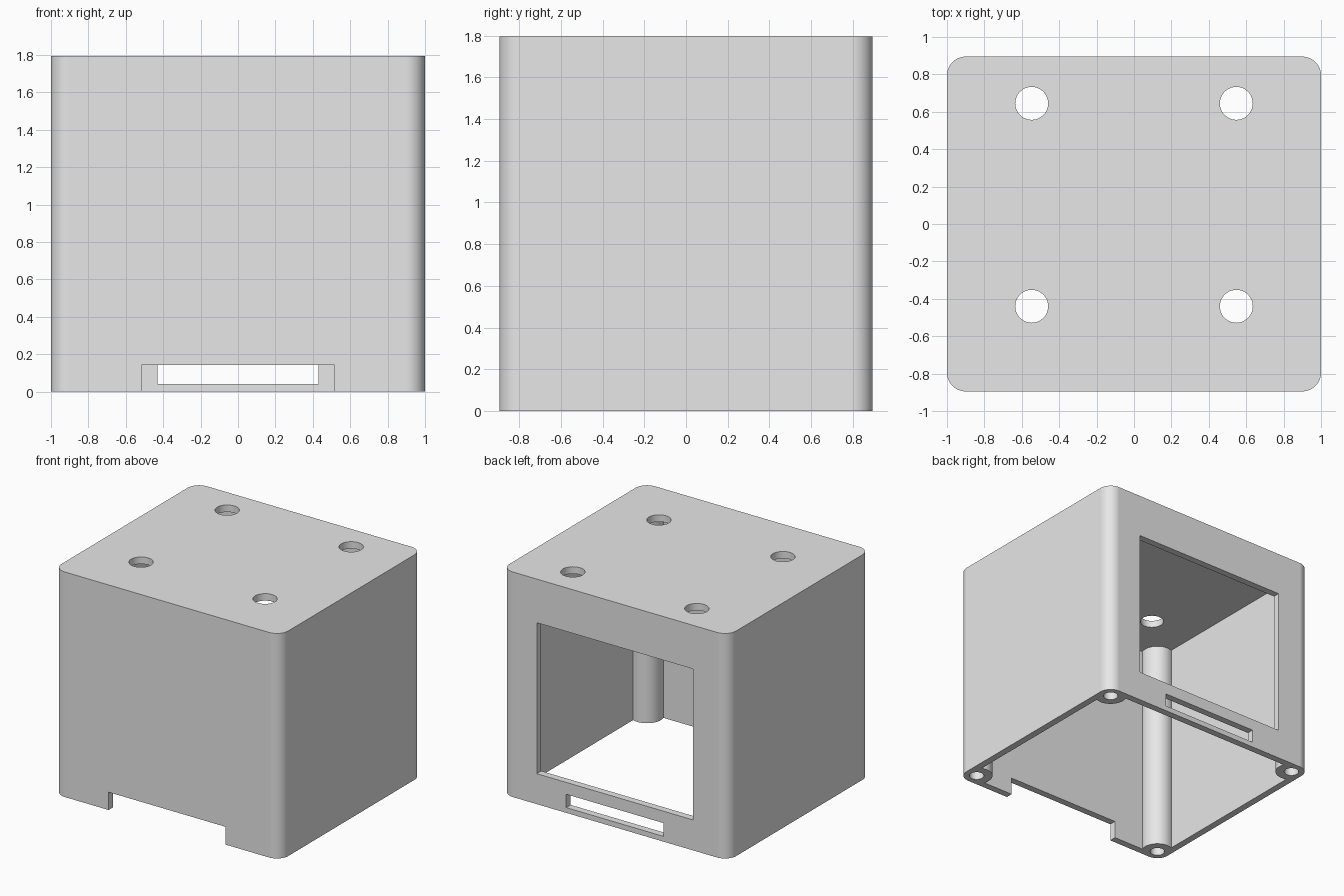
import bpy
import bmesh
from math import cos, sin, pi, radians

HALF_X, HALF_Y, HEIGHT = 1.0, 0.895, 1.795
CORNER, WALL = 0.1, 0.056
POST_X, POST_Y = HALF_X - CORNER, HALF_Y - CORNER

old = bpy.data.objects.get("Cube")
if old:
    bpy.data.objects.remove(old, do_unlink=True)


def prism(name, outline, z0, z1):
    """Extrude a closed outline from z0 to z1."""
    bm = bmesh.new()
    base = bm.faces.new([bm.verts.new((x, y, z0)) for x, y in outline])
    out = bmesh.ops.extrude_face_region(bm, geom=[base])
    verts = [v for v in out["geom"] if isinstance(v, bmesh.types.BMVert)]
    bmesh.ops.translate(bm, verts=verts, vec=(0, 0, z1 - z0))
    bmesh.ops.recalc_face_normals(bm, faces=bm.faces)
    mesh = bpy.data.meshes.new(name)
    bm.to_mesh(mesh)
    bm.free()
    obj = bpy.data.objects.new(name, mesh)
    bpy.context.scene.collection.objects.link(obj)
    return obj


def arc(cx, cy, r, start, sweep, steps):
    return [(cx + r * cos(start + sweep * i / steps),
             cy + r * sin(start + sweep * i / steps)) for i in range(steps + 1)]


def cylinder(name, x, y, r, z0, z1):
    return prism(name, arc(x, y, r, 0, 2 * pi, 48)[:-1], z0, z1)


def box(name, x0, x1, y0, y1, z0, z1):
    return prism(name, [(x0, y0), (x1, y0), (x1, y1), (x0, y1)], z0, z1)


def subtract(target, cutters):
    """Cut every cutter out of the target, then delete the cutters."""
    for cutter in cutters:
        cutter.hide_render = True
        mod = target.modifiers.new("cut", "BOOLEAN")
        mod.operation = "DIFFERENCE"
        mod.solver = "EXACT"
        mod.object = cutter
    bpy.context.view_layer.update()
    deps = bpy.context.evaluated_depsgraph_get()
    mesh = bpy.data.meshes.new_from_object(target.evaluated_get(deps))
    target.modifiers.clear()
    target.data = mesh
    for cutter in cutters:
        bpy.data.objects.remove(cutter, do_unlink=True)


# Outer body with rounded upright corners
outline = []
for k, (sx, sy) in enumerate([(1, 1), (-1, 1), (-1, -1), (1, -1)]):
    outline += arc(sx * POST_X, sy * POST_Y, CORNER, k * pi / 2, pi / 2, 12)
case = prism("case_shell", outline, 0, HEIGHT)

# Hollow inside, open at the bottom, leaving four corner posts
posts = [(sx * POST_X, sy * POST_Y) for sx in (-1, 1) for sy in (-1, 1)]
inx, iny = HALF_X - WALL, HALF_Y - WALL
cavity = box("cavity", -inx, inx, -iny, iny, -0.1, HEIGHT - WALL)
subtract(cavity, [cylinder("post_core", x, y, 0.121, -0.2, HEIGHT) for x, y in posts])
subtract(case, [cavity])

# Screw holes in the posts and round holes through the top
cutters = [cylinder("screw_hole", x, y, 0.055, -0.1, 0.5) for x, y in posts]
cutters += [cylinder("top_hole", x, y, 0.088, HEIGHT - 0.2, HEIGHT + 0.1)
            for x in (-0.547, 0.547) for y in (-0.44, 0.645)]

# Front notch, back window and back slot
cutters.append(box("front_notch", -0.515, 0.515, -1, -0.8, -0.1, 0.142))
cutters.append(box("back_window", -0.69, 0.69, 0.8, 1, 0.243, 1.447))
cutters.append(box("back_slot", -0.43, 0.43, 0.8, 1, 0.042, 0.148))
subtract(case, cutters)

# Plain grey material
grey = bpy.data.materials.new("light_grey")
grey.use_nodes = True
colour = (0.8, 0.8, 0.8, 1)
grey.diffuse_color = colour
grey.node_tree.nodes["Principled BSDF"].inputs["Base Color"].default_value = colour
case.data.materials.clear()
case.data.materials.append(grey)
for face in case.data.polygons:
    face.material_index = 0

# Smooth the round parts and keep the flat walls flat
bpy.ops.object.select_all(action="DESELECT")
case.select_set(True)
bpy.context.view_layer.objects.active = case
bpy.ops.object.shade_smooth_by_angle(angle=radians(30))
flat = case.modifiers.new("flat_walls", "WEIGHTED_NORMAL")
flat.keep_sharp = True
